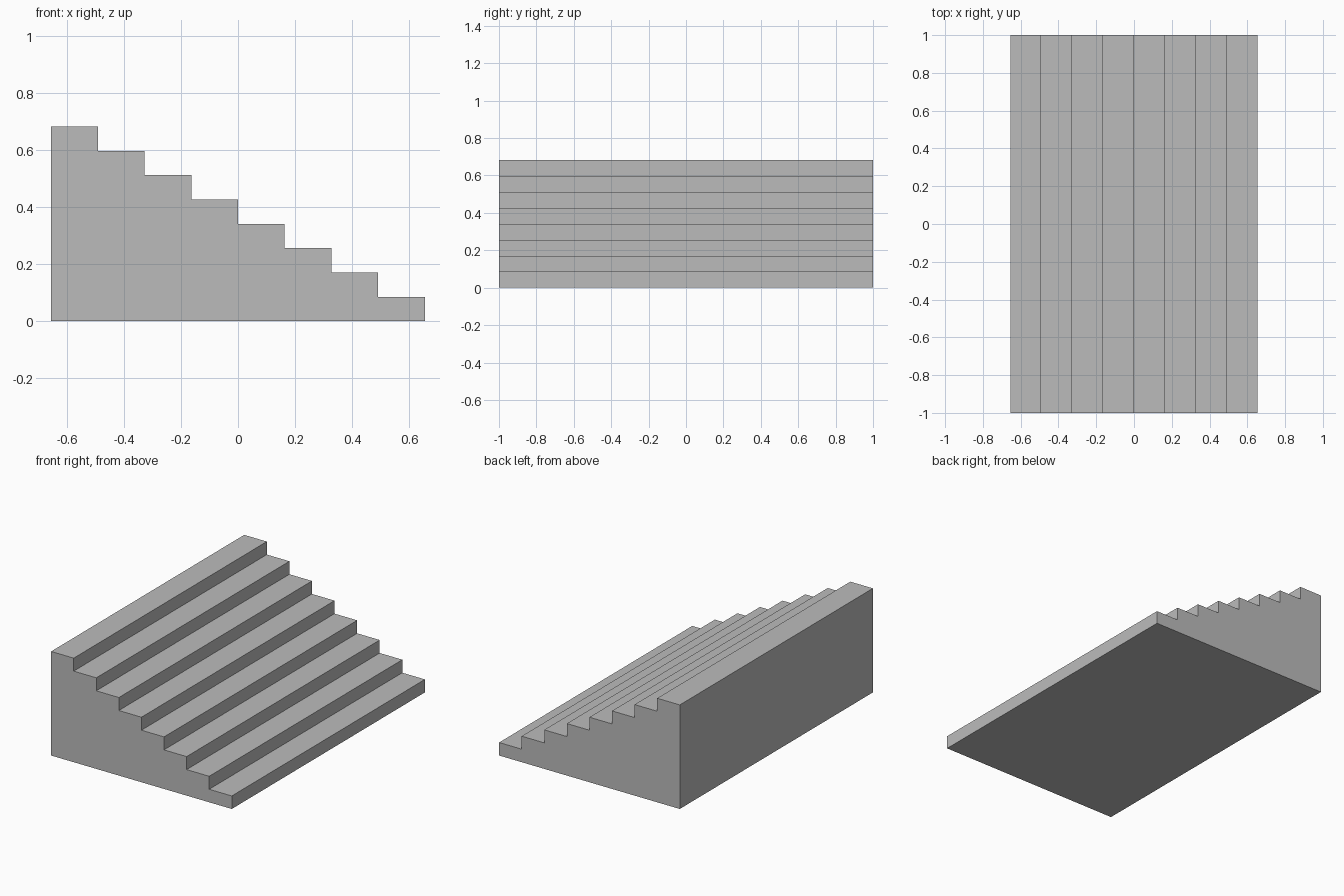
import bpy
import bmesh

STEPS = 8
HALF_WIDTH = 0.655
HALF_LENGTH = 1.0
HEIGHT = 0.682
RUN = 2 * HALF_WIDTH / STEPS
RISE = HEIGHT / STEPS

cube = bpy.data.objects.get("Cube")
if cube:
    bpy.data.objects.remove(cube, do_unlink=True)

# Plain grey stone
stone = bpy.data.materials.new("grey_stone")
stone.use_nodes = True
grey = (0.5, 0.5, 0.5, 1)
stone.diffuse_color = grey
stone.node_tree.nodes["Principled BSDF"].inputs["Base Color"].default_value = grey

# Stepped side profile, climbing from +x towards -x
profile = [(-HALF_WIDTH, 0), (HALF_WIDTH, 0)]
for i in range(STEPS):
    z = (i + 1) * RISE
    profile.append((HALF_WIDTH - i * RUN, z))
    profile.append((HALF_WIDTH - (i + 1) * RUN, z))

# Extrude the profile along the length of the steps
bm = bmesh.new()
side = bm.faces.new([bm.verts.new((x, -HALF_LENGTH, z)) for x, z in profile])
extruded = bmesh.ops.extrude_face_region(bm, geom=[side], use_keep_orig=True)
moved = [v for v in extruded["geom"] if isinstance(v, bmesh.types.BMVert)]
bmesh.ops.translate(bm, verts=moved, vec=(0, 2 * HALF_LENGTH, 0))
bmesh.ops.recalc_face_normals(bm, faces=bm.faces)

mesh = bpy.data.meshes.new("staircase")
bm.to_mesh(mesh)
bm.free()
mesh.materials.append(stone)
staircase = bpy.data.objects.new("staircase", mesh)
bpy.context.collection.objects.link(staircase)
